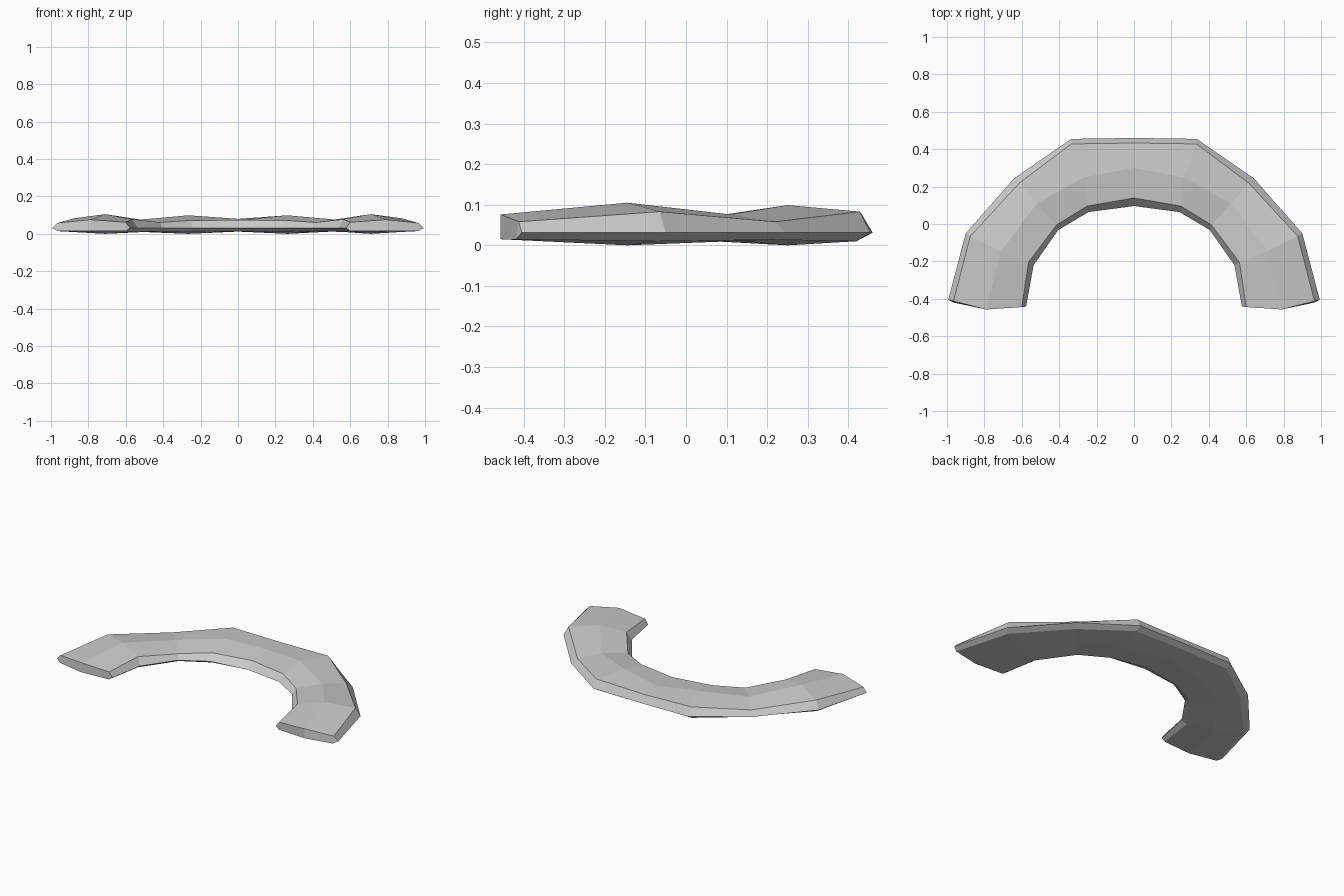
import bpy, bmesh

if "Cube" in bpy.data.objects:
    bpy.data.objects.remove(bpy.data.objects["Cube"])

# Stations from the middle of the arch to its right tip:
# ridge (x, y, top z, bottom z), outer rim (x, y), outer shoulder (x, y, z),
# inner rim (x, y), inner shoulder (x, y, z)
stations = [
    ((0.00, 0.30, 0.080, 0.012), (0.00, 0.46), (0.00, 0.433, 0.077), (0.00, 0.096), (0.00, 0.139, 0.073)),
    ((0.265, 0.25, 0.099, 0.000), (0.335, 0.455), (0.335, 0.428, 0.083), (0.243, 0.064), (0.25, 0.096, 0.072)),
    ((0.52, 0.11, 0.076, 0.013), (0.64, 0.245), (0.612, 0.22, 0.058), (0.405, -0.032), (0.414, -0.005, 0.061)),
    ((0.71, -0.145, 0.105, 0.000), (0.90, -0.05), (0.875, -0.065, 0.083), (0.537, -0.22), (0.564, -0.205, 0.078)),
    ((0.79, -0.457, 0.076, 0.015), (0.993, -0.405), (0.965, -0.412, 0.058), (0.577, -0.442), (0.60, -0.444, 0.062)),
]
RIM_Z = 0.031


def ring_points(st, side):
    """Eight-sided cross-section, mirrored by side = -1."""
    (rx, ry, top, bot), (ox, oy), (sx, sy, sz), (ix, iy), (tx, ty, tz) = st
    low = bot * 0.3 + 0.010
    pts = [(rx, ry, top), (sx, sy, sz), (ox, oy, RIM_Z), (sx, sy - 0.008, low),
           (rx, ry, bot), (tx, ty, low), (ix, iy, RIM_Z), (tx, ty, tz)]
    return [(side * x, y, z) for x, y, z in pts]


# Arched band: loft the sections from left tip to right tip
bm = bmesh.new()
order = [(s, -1) for s in reversed(stations[1:])] + [(s, 1) for s in stations]
rings = [[bm.verts.new(p) for p in ring_points(s, side)] for s, side in order]
for a, b in zip(rings, rings[1:]):
    for i in range(8):
        j = (i + 1) % 8
        bm.faces.new((a[i], a[j], b[j], b[i]))

# Tip caps
for ring in (rings[0], rings[-1]):
    for i, j, k, l in ((0, 1, 3, 4), (0, 4, 5, 7)):
        bm.faces.new((ring[i], ring[j], ring[k], ring[l]))
    bm.faces.new((ring[1], ring[2], ring[3]))
    bm.faces.new((ring[5], ring[6], ring[7]))

bmesh.ops.recalc_face_normals(bm, faces=bm.faces)
mesh = bpy.data.meshes.new("arched_band")
bm.to_mesh(mesh)
bm.free()
bpy.context.collection.objects.link(bpy.data.objects.new("arched_band", mesh))
